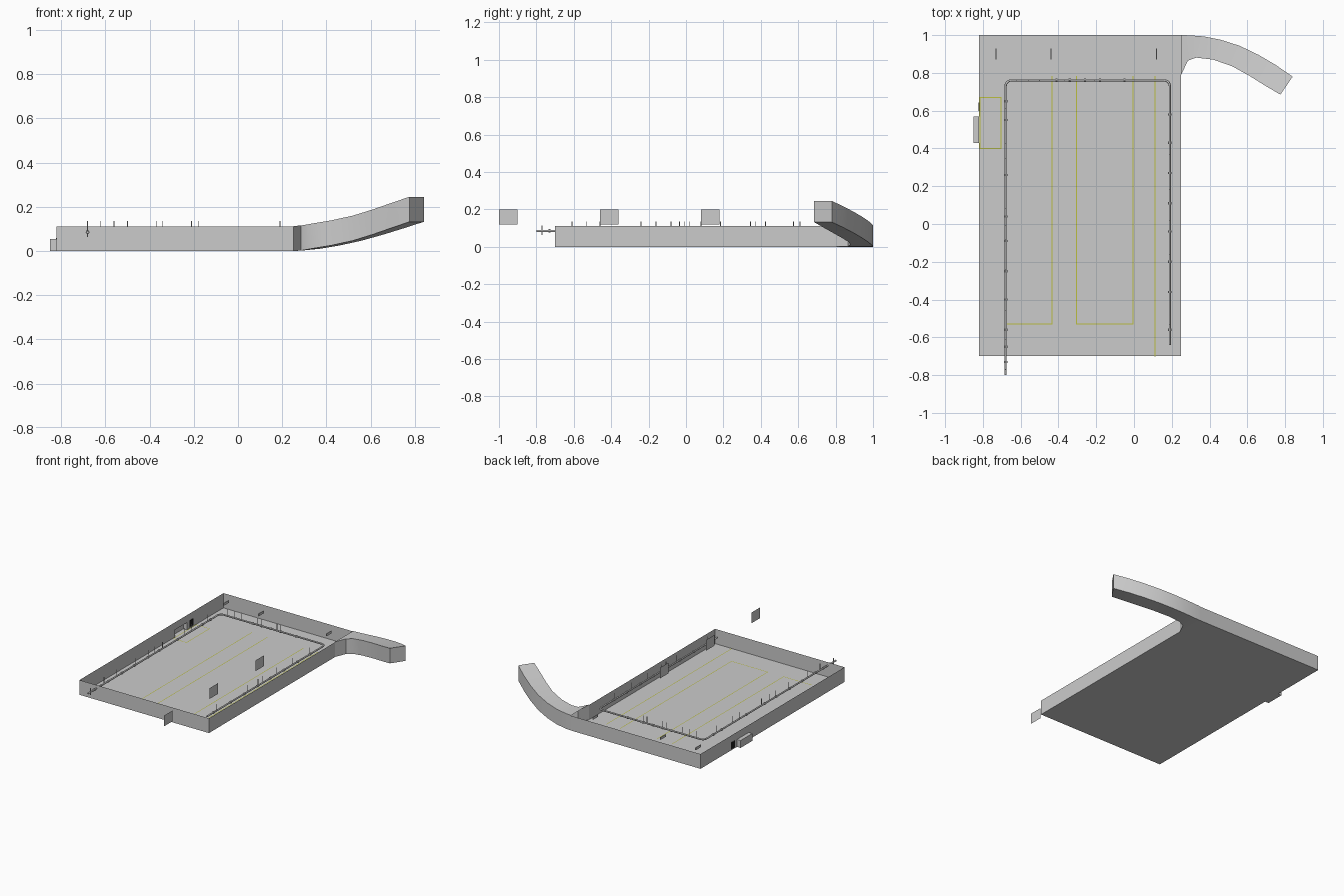
import bpy, math
from mathutils import Vector

if "Cube" in bpy.data.objects:
    bpy.data.objects.remove(bpy.data.objects["Cube"])

X0, X1, Y0, Y1, H = -0.82, 0.25, -0.70, 1.0, 0.11   # hall limits and wall height


def material(name, rgb):
    m = bpy.data.materials.new(name)
    m.diffuse_color = (*rgb, 1)
    m.use_nodes = True
    m.node_tree.nodes["Principled BSDF"].inputs["Base Color"].default_value = m.diffuse_color
    return m


YELLOW = material("yellow_paint", (0.50, 0.52, 0.05))
WHITE = material("white_paint", (0.62, 0.62, 0.62))
BLACK = material("black", (0.01, 0.01, 0.01))


def make(name, verts, faces, mat=None, smooth=False):
    me = bpy.data.meshes.new(name)
    me.from_pydata(verts, [], faces)
    if smooth:
        me.shade_smooth()
        me.set_sharp_from_angle(angle=math.radians(35))
    if mat:
        me.materials.append(mat)
    ob = bpy.data.objects.new(name, me)
    bpy.context.collection.objects.link(ob)
    return ob


def quads(name, quad_list, mat=None):
    verts = [p for q in quad_list for p in q]
    return make(name, verts, [tuple(range(4 * i, 4 * i + 4)) for i in range(len(quad_list))], mat)


def upright(xa, ya, xb, yb, z0=0.0, z1=H):
    return [(xa, ya, z0), (xb, yb, z0), (xb, yb, z1), (xa, ya, z1)]


def flat(xa, ya, xb, yb, z=0.001):
    return [(xa, ya, z), (xb, ya, z), (xb, yb, z), (xa, yb, z)]


def stripe(xa, ya, xb, yb, w=0.005):
    # axis-aligned painted line with half-width padding
    h = w / 2
    return flat(min(xa, xb) - h, min(ya, yb) - h, max(xa, xb) + h, max(ya, yb) + h)


def box(name, c, s, mat=None):
    bpy.ops.mesh.primitive_cube_add(size=1, location=c)
    ob = bpy.context.object
    ob.name, ob.scale = name, s
    if mat:
        ob.data.materials.append(mat)


# hall floor and walls, with openings for the alcove and the ramp
AY0, AY1, AX, AH = 0.43, 0.57, -0.85, 0.055
quads("floor", [flat(X0, Y0, X1, Y1, 0)])
quads("walls", [
    upright(X0, Y0, X1, Y0), upright(X1, Y0, X1, 0.79), upright(X1, Y1, X0, Y1),
    upright(X0, Y1, X0, AY1), upright(X0, AY0, X0, Y0), upright(X0, AY1, X0, AY0, AH, H)])

# alcove and dark door on the left wall
quads("alcove", [
    upright(AX, AY1, AX, AY0, 0, AH), upright(X0, AY1, AX, AY1, 0, AH),
    upright(AX, AY0, X0, AY0, 0, AH), flat(AX, AY0, X0, AY1, 0), flat(AX, AY0, X0, AY1, AH)])
box("door", (X0, 0.62, 0.033), (0.004, 0.045, 0.05), BLACK)

# curved rising ramp tunnel: outer x, y, inner x, y, floor height
stations = [
    (.25, 1, .25, .79, 0), (.29, .999, .285, .865, .002), (.37, .993, .33, .881, .01),
    (.46, .975, .42, .87, .025), (.56, .943, .52, .835, .047), (.66, .895, .61, .785, .075),
    (.75, .842, .69, .735, .103), (.84, .78, .775, .685, .132)]
verts, faces = [], []
for ox, oy, ix, iy, z in stations:
    verts += [(ox, oy, z), (ix, iy, z), (ix, iy, z + .113), (ox, oy, z + .113)]
for s in range(len(stations) - 1):
    for k in range(4):
        a, b = 4 * s + k, 4 * s + (k + 1) % 4
        faces.append((a, b, b + 4, a + 4))
e = 4 * (len(stations) - 1)
faces.append((e, e + 1, e + 2, e + 3))
make("ramp_tunnel", verts, faces, smooth=True)

# hanging sign panels and small end-wall panels
for y in (-0.95, -0.41, 0.13):
    quads("sign_panel", [upright(0.087, y - .05, 0.087, y + .05, 0.12, 0.2)])
for x in (-0.73, -0.44, 0.12):
    box("wall_panel", (x, 0.9, 0.098), (0.005, 0.06, 0.018))

# service pipe around three sides, with rounded corners
PL, PR, PY, PZ, R = -0.68, 0.19, 0.76, 0.085, 0.03
path = [(PL, -0.8)]
for cx, start in ((PL + R, 180), (PR - R, 90)):
    for i in range(6):
        t = math.radians(start - 18 * i)
        path.append((cx + R * math.cos(t), PY - R + R * math.sin(t)))
path.append((PR, -0.64))
cu = bpy.data.curves.new("service_pipe", "CURVE")
cu.dimensions, cu.bevel_depth, cu.bevel_resolution, cu.use_fill_caps = "3D", 0.006, 1, True
sp = cu.splines.new("POLY")
sp.points.add(len(path) - 1)
for p, (x, y) in zip(sp.points, path):
    p.co = (x, y, PZ, 1)
bpy.context.collection.objects.link(bpy.data.objects.new("service_pipe", cu))


def cylinder(name, loc, r, depth, rot=(0, 0, 0), n=8):
    bpy.ops.mesh.primitive_cylinder_add(vertices=n, radius=r, depth=depth, location=loc, rotation=rot)
    bpy.context.object.name = name


# pipe collars and hanger rods
ALONG_Y, ALONG_X = (math.pi / 2, 0, 0), (0, math.pi / 2, 0)
for y in (.65, .55, .26, .04, -.09, -.25, -.4, -.56, -.65, -.73):
    cylinder("pipe_collar", (PL, y, PZ), 0.009, 0.012, ALONG_Y)
for y in (.58, .43, .27, .11, -.04, -.2, -.36, -.56):
    cylinder("pipe_collar", (PR, y, PZ), 0.009, 0.012, ALONG_Y)
for x in (-.41, -.34, -.26, -.18, -.05):
    cylinder("pipe_collar", (x, PY, PZ), 0.009, 0.012, ALONG_X)
rods = [(x, PY) for x in (-.62, -.56, -.5, -.37, -.34, -.21, -.18)]
rods += [(PL, y) for y in (-.61, -.46, -.24, -.08, -.01, .08, .345, .425, .61)]
rods += [(PR, y) for y in (-.53, -.16, -.035, .02, .185, .37, .575)]
for x, y in rods:
    cylinder("hanger_rod", (x, y, 0.11), 0.002, 0.05, n=6)
cylinder("drop_pipe", (PL, -0.77, 0.088), 0.003, 0.05, n=6)

# yellow lane markings
yellow = [(-.435, .78, -.435, -.53), (-.67, -.53, -.435, -.53), (-.305, .78, -.305, -.53),
          (-.005, .78, -.005, -.53), (-.305, -.53, -.005, -.53), (.11, .78, .11, -.70),
          (-.815, .40, -.705, .40), (-.815, .67, -.705, .67), (-.705, .40, -.705, .67),
          (-.815, .40, -.815, .67)]
quads("lane_lines", [stripe(*s) for s in yellow], YELLOW)

# white parking bay lines
bays = []
for i in range(16):
    y = 0.70 - 0.077 * i
    bays += [stripe(-.67, y, -.445, y, .004), stripe(-.295, y, -.015, y, .004)]
quads("bay_lines", bays, WHITE)

# straight and turning floor arrows
for x, y, ang in ((-.375, .265, 90), (.05, .265, 90), (-.375, -.26, 90), (.05, -.26, 90),
                  (-.56, -.63, 0), (-.16, -.63, 0)):
    shape = [(-.025, -.004), (.005, -.004), (.005, -.012), (.028, 0), (.005, .012), (.005, .004), (-.025, .004)]
    ob = make("straight_arrow", [(a, b, 0) for a, b in shape], [tuple(range(7))], WHITE)
    ob.location, ob.rotation_euler.z = (x, y, .001), math.radians(ang)
for x in (-.595, -.335, .085):
    verts, faces = [], []
    for i in range(7):
        t = math.radians(90 + 15 * i)
        verts += [(r * math.cos(t), r * math.sin(t), 0) for r in (.045, .057)]
        if i:
            faces.append((2 * i - 2, 2 * i - 1, 2 * i + 1, 2 * i))
    verts += [(-.036, 0, 0), (-.07, 0, 0), (-.053, -.035, 0)]
    faces.append((14, 15, 16))
    make("turning_arrow", verts, faces, WHITE).location = (x, .855, .001)
